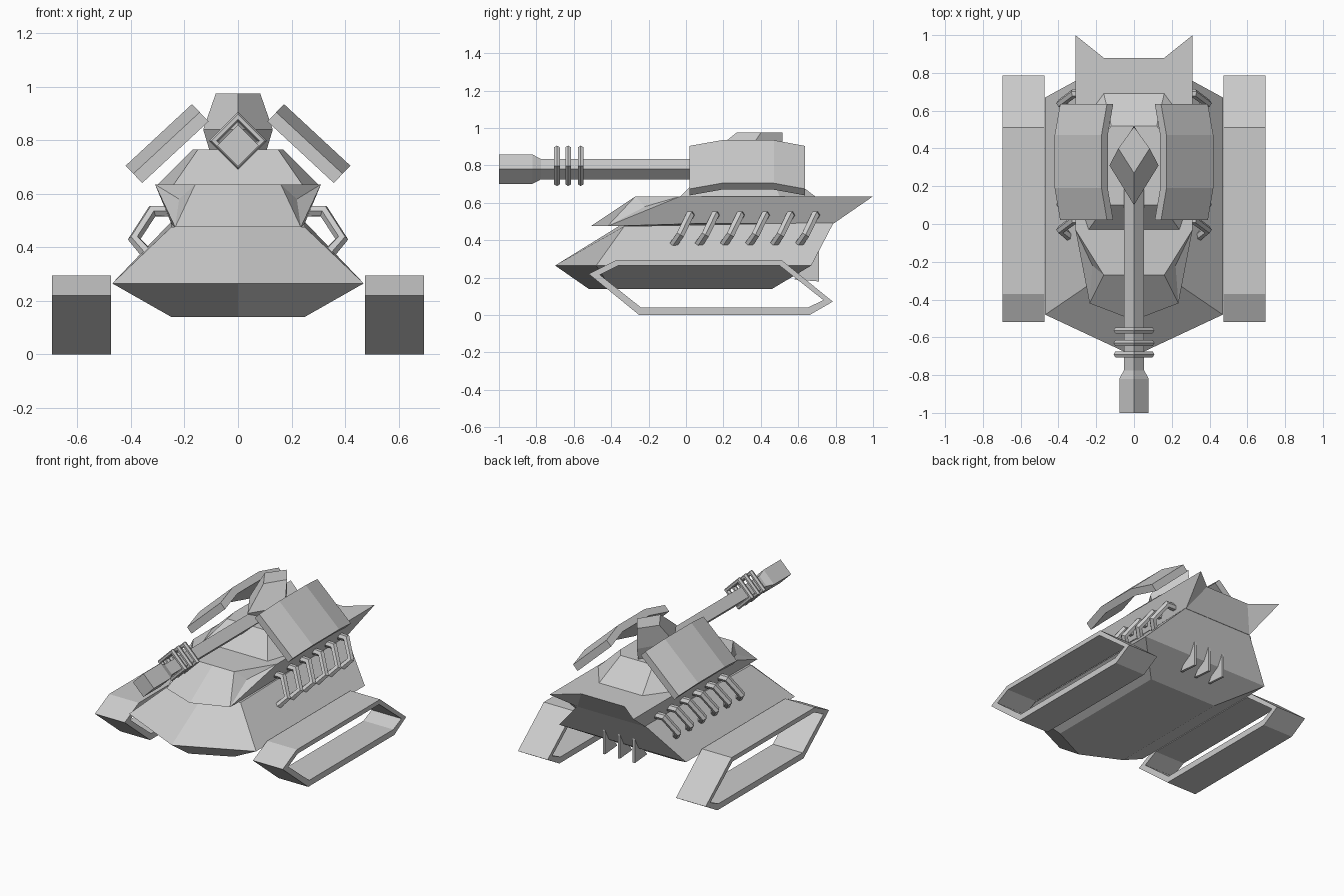
import bpy, bmesh
from mathutils import Vector

if "Cube" in bpy.data.objects:
    bpy.data.objects.remove(bpy.data.objects["Cube"])


def build(name, verts, faces):
    """Half mesh on +x, mirrored across x = 0."""
    bm = bmesh.new()
    vs = [bm.verts.new(v) for v in verts]
    for f in faces:
        bm.faces.new([vs[i] for i in f])
    bmesh.ops.remove_doubles(bm, verts=bm.verts, dist=1e-5)
    bmesh.ops.recalc_face_normals(bm, faces=bm.faces)
    me = bpy.data.meshes.new(name)
    bm.to_mesh(me)
    bm.free()
    ob = bpy.data.objects.new(name, me)
    bpy.context.collection.objects.link(ob)
    m = ob.modifiers.new("mirror", 'MIRROR')
    m.use_clip = True
    return ob


def loft(name, loops, closed=False, caps=True):
    """Skin matching loops; open loops start and end on the centre plane."""
    n = len(loops[0])
    verts = [v for lp in loops for v in lp]
    faces = []
    for k in range(len(loops) - 1):
        for i in range(n if closed else n - 1):
            j = (i + 1) % n
            faces.append((k*n + i, k*n + j, k*n + n + j, k*n + n + i))
    if caps:
        faces += [tuple(range(n)), tuple(range(len(verts) - n, len(verts)))]
    return build(name, verts, faces)


def tube(name, pts, r):
    cu = bpy.data.curves.new(name, 'CURVE')
    cu.dimensions = '3D'
    cu.bevel_depth = r
    cu.bevel_resolution = 1
    cu.use_fill_caps = True
    sp = cu.splines.new('POLY')
    sp.points.add(len(pts) - 1)
    for p, c in zip(sp.points, pts):
        p.co = (*c, 1)
    sp.use_smooth = False
    ob = bpy.data.objects.new(name, cu)
    bpy.context.collection.objects.link(ob)


# Tracks: hollow belts
outer = [(-.52, .22), (-.37, .295), (.51, .295), (.785, .072), (.66, 0), (-.25, 0)]
inner = [(-.46, .215), (-.36, .265), (.50, .265), (.735, .08), (.65, .04), (-.24, .04)]
side = lambda prof, x: [(x, y, z) for y, z in prof]
loft("tracks", [side(outer, .475), side(outer, .695), side(inner, .695),
                side(inner, .475), side(outer, .475)], closed=True, caps=False)

# Lower hull
loft("lower_hull", [
    [(0, -.52, .14), (.25, -.40, .14), (.25, .46, .14), (0, .46, .14)],
    [(0, -.70, .265), (.47, -.48, .265), (.47, .67, .265), (0, .67, .265)],
    [(0, -.36, .475), (.25, -.33, .475), (.25, .79, .495), (0, .79, .495)]])

# Upper hull: wedge nose, overhanging sides, rear spikes
build("upper_hull", [
    (0, -.51, .475), (.235, -.42, .475), (.22, -.22, .58),      # nose, corner, crease
    (0, -.27, .635), (.16, -.27, .635), (.31, -.03, .635),      # deck front
    (.31, 1.0, .635), (.16, .88, .635), (0, .88, .635),         # spike and notch
    (.25, .08, .49), (.25, .79, .49), (0, .79, .49)],           # underside
    [(0, 1, 4, 3), (1, 2, 4), (4, 2, 5), (1, 5, 2), (1, 9, 5), (9, 10, 6, 5),
     (10, 7, 6), (10, 11, 8, 7), (3, 4, 5, 6, 7, 8), (0, 11, 10, 9, 1)])

# Turret base
loft("turret_base", [
    [(0, -.03, .635), (.24, -.03, .635), (.30, .15, .635), (.30, .5, .635),
     (.16, .69, .635), (0, .69, .635)],
    [(0, .10, .765), (.15, .10, .765), (.17, .2, .765), (.17, .45, .765),
     (.12, .52, .765), (0, .52, .765)]])

# Turret head: tapered kite
kite = lambda z, f, w, m, b: [(0, f, z), (w, m, z), (0, b, z)]
loft("turret_head", [kite(.74, .16, .10, .31, .50), kite(.84, .10, .13, .31, .52),
                     kite(.975, .27, .083, .40, .515)])

# Gun barrel with flared muzzle
loft("gun_barrel", [[(0, y, .78 - h), (h, y, .78), (0, y, .78 + h)] for y, h in
                    [(-1, .078), (-.82, .078), (-.775, .054), (.25, .054)]])

# Barrel hoops
for y in (-.69, -.63, -.563):
    bpy.ops.mesh.primitive_torus_add(major_segments=4, minor_segments=6,
                                     major_radius=.09, minor_radius=.018,
                                     location=(0, y, .798), rotation=(1.5708, 0, 0))
    bpy.context.object.name = "barrel_hoop"

# Slanted shield panels, bowed along their length
nrm = Vector((.69, 0, .72))
loops = []
for y, d in [(.02, -.042), (.19, 0), (.47, 0), (.635, -.042)]:
    a, b = Vector((.172, y, .935)) + nrm*d, Vector((.42, y, .705)) + nrm*d
    loops.append([a, b, b - nrm*.048, a - nrm*.048])
loft("shield_panels", loops, closed=True)

# Side exhaust pipes
for s in (-1, 1):
    for i in range(6):
        y = .134*i
        tube("side_pipe", [(s*.22, y + .025, .535), (s*.32, y + .02, .535),
                           (s*.388, y - .03, .43), (s*.33, y - .075, .365)], .024)

# Rear fins
for x0, x1 in ((0, .008), (.102, .118)):
    loft("rear_fins", [[(x, .58, .19), (x, .71, .18), (x, .71, .36), (x, .66, .30)]
                       for x in (x0, x1)], closed=True, caps=True)
